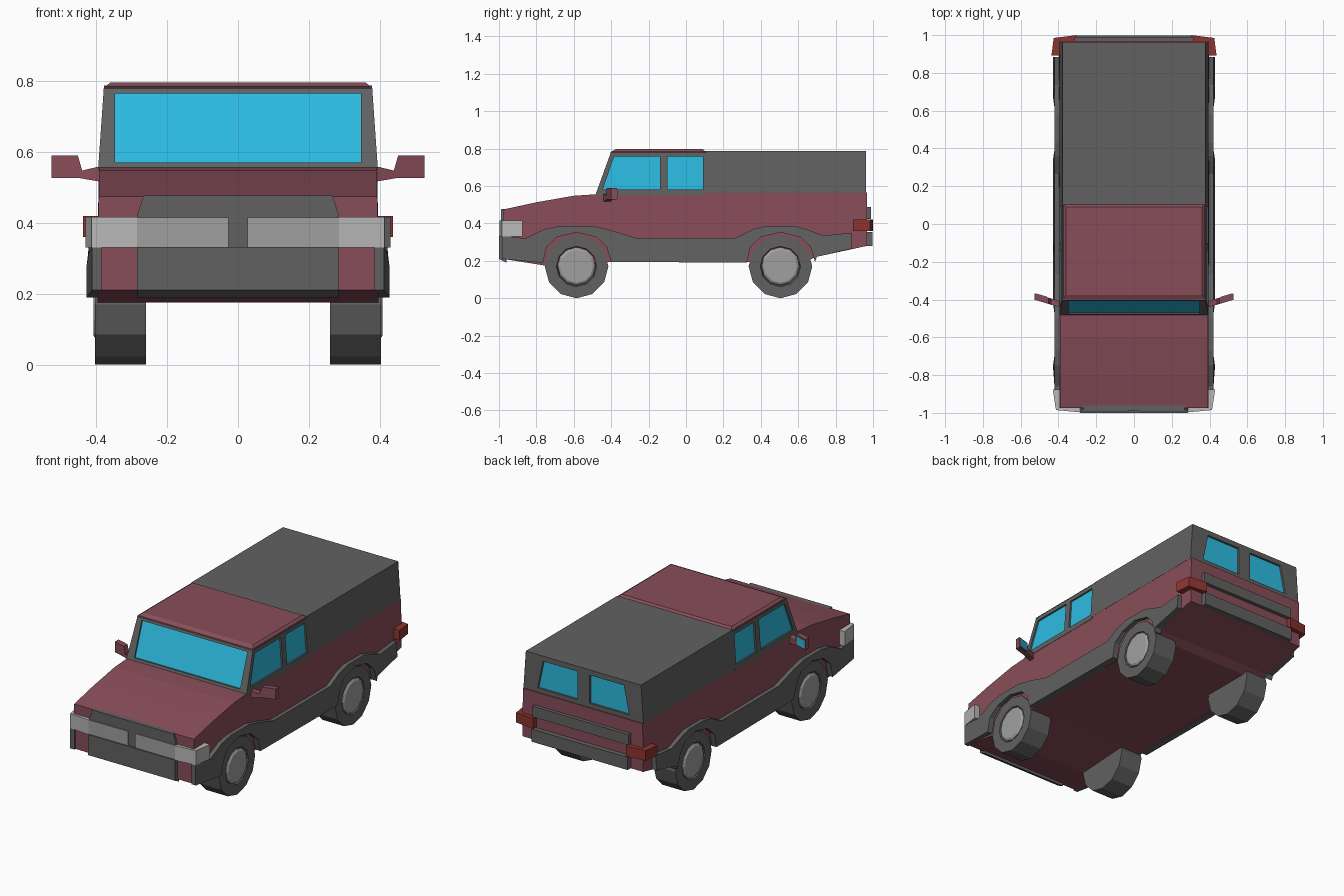
import bpy, bmesh, math

if "Cube" in bpy.data.objects:
    bpy.data.objects.remove(bpy.data.objects["Cube"])


def material(name, rgb):
    m = bpy.data.materials.new(name)
    m.diffuse_color = (*rgb, 1)
    m.use_nodes = True
    m.node_tree.nodes["Principled BSDF"].inputs["Base Color"].default_value = m.diffuse_color
    return m


RED = material("red_paint", (0.25, 0.075, 0.1))
GREY = material("dark_trim", (0.12, 0.12, 0.12))
LIGHT = material("light_metal", (0.35, 0.35, 0.35))
CLEAR = material("clear_lamp", (0.48, 0.48, 0.48))
GLASS = material("glass", (0.025, 0.5, 0.75))
LAMP = material("tail_lamp", (0.27, 0.035, 0.03))


def finish(name, bm, mat, mirror=False):
    bmesh.ops.recalc_face_normals(bm, faces=bm.faces)
    me = bpy.data.meshes.new(name)
    bm.to_mesh(me)
    bm.free()
    ob = bpy.data.objects.new(name, me)
    bpy.context.collection.objects.link(ob)
    if mat:
        me.materials.append(mat)
    if mirror:
        ob.modifiers.new("mirror", 'MIRROR')
    return ob


def extrude(name, pts, axis, lo, hi, mat, mirror=False):
    """Outline across one axis; lo and hi are numbers or functions of the outline point."""
    bm = bmesh.new()
    rings = []
    for lim in (lo, hi):
        ring = []
        for a, b in pts:
            co = [a, b]
            co.insert(axis, lim(a, b) if callable(lim) else lim)
            ring.append(bm.verts.new(co))
        rings.append(ring)
        bm.faces.new(ring)
    n = len(pts)
    for i in range(n):
        j = (i + 1) % n
        bm.faces.new((rings[0][i], rings[0][j], rings[1][j], rings[1][i]))
    return finish(name, bm, mat, mirror)


def across(name, pts, w, mat):
    """Side profile spanning the full width, half width w(y, z)."""
    f = w if callable(w) else (lambda y, z: w)
    return extrude(name, pts, 0, lambda y, z: -f(y, z), f, mat)


def rect(a0, a1, b0, b1):
    return [(a0, b0), (a1, b0), (a1, b1), (a0, b1)]


def cut(ob, cutter):
    cutter.hide_render = True
    cutter.hide_viewport = True
    mod = ob.modifiers.new("cut", 'BOOLEAN')
    mod.object = cutter
    mod.solver = 'EXACT'


# Main red body
across("body", [(-0.975, 0.21), (-0.975, 0.475), (-0.8, 0.513), (-0.6, 0.548),
                (-0.48, 0.556), (0.1, 0.565), (0.968, 0.565), (0.968, 0.28),
                (0.69, 0.22), (0.64, 0.195), (-0.4, 0.195), (-0.755, 0.175)],
       lambda y, z: 0.397 if z < 0.4 else 0.393, RED)


# Cab and cargo cover share the same inward taper
def taper(y, z):
    return 0.395 - 0.07 * (z - 0.55)


cab = across("cab", [(-0.485, 0.55), (-0.4, 0.785), (0.105, 0.785), (0.105, 0.55)], taper, GREY)
cover = across("cargo_cover", [(0.105, 0.563), (0.105, 0.788), (0.962, 0.788), (0.962, 0.563)],
               taper, GREY)
across("roof", [(-0.405, 0.78), (-0.375, 0.797), (0.09, 0.797), (0.11, 0.78)],
       lambda y, z: 0.38 if z < 0.79 else 0.36, RED)

# Side windows run through the cab
for name, pts in (("front_side", [(-0.445, 0.582), (-0.385, 0.757), (-0.14, 0.757), (-0.14, 0.582)]),
                  ("rear_side", rect(-0.1, 0.09, 0.582, 0.757))):
    cut(cab, across(name + "_cutter", pts, 0.5, None))
    across(name + "_windows", pts, lambda y, z: taper(y, z) - 0.01, GLASS)


# Windshield, recessed along the slanted front
def shield(d0, d1):
    def y(z):
        return -0.485 + (z - 0.55) * 0.085 / 0.235
    return [(y(0.57) + d0, 0.57), (y(0.765) + d0, 0.765),
            (y(0.765) + d1, 0.765), (y(0.57) + d1, 0.57)]


cut(cab, across("windshield_cutter", shield(-0.05, 0.016), 0.347, None))
across("windshield", shield(0.01, 0.02), 0.347, GLASS)

# Rear windows
for s, side in ((1, "right"), (-1, "left")):
    pts = [(s * 0.04, 0.59), (s * 0.3, 0.59), (s * 0.265, 0.757), (s * 0.04, 0.757)]
    cut(cover, extrude("rear_cutter_" + side, pts, 1, 0.945, 1.0, None))
    extrude("rear_window_" + side, pts, 1, 0.94, 0.95, GLASS)

# Lower side cladding with wheel arches
def arch(cy):
    return [(cy + dy, z) for dy, z in ((0.185, 0.195), (0.16, 0.275), (0.105, 0.327), (0, 0.352),
                                       (-0.105, 0.327), (-0.16, 0.275), (-0.18, 0.19))]


cladding = ([(-0.985, 0.21), (-0.985, 0.335), (-0.86, 0.32), (-0.75, 0.372), (-0.67, 0.387),
             (-0.5, 0.387), (-0.41, 0.366), (-0.265, 0.322), (0.265, 0.322), (0.36, 0.37),
             (0.43, 0.387), (0.58, 0.387), (0.645, 0.368), (0.735, 0.335), (0.885, 0.35),
             (0.885, 0.265), (0.7, 0.222)] + arch(0.505) + arch(-0.585))
extrude("side_cladding", cladding, 0, 0.385,
        lambda y, z: 0.412 if y < -0.9 else (0.428 if z < 0.3 else 0.42), GREY, True)

# Front bumper, grille and lamps
across("front_bumper", [(-0.96, 0.19), (-1.0, 0.21), (-1.0, 0.332), (-0.96, 0.332)], 0.285, GREY)
extrude("grille", [(-0.285, 0.33), (0.285, 0.33), (0.285, 0.42), (0.267, 0.478),
                   (-0.267, 0.478), (-0.285, 0.42)], 1, -0.988, -0.96, GREY)
extrude("headlamps", rect(0.027, 0.285, 0.332, 0.416), 1, -0.993, -0.965, LIGHT, True)
extrude("corner_lamps", [(0.285, -0.997), (0.413, -0.985), (0.43, -0.875), (0.38, -0.875),
                         (0.38, -0.96), (0.285, -0.96)], 2, 0.33, 0.417, CLEAR, True)

# Rear bars and tail lamps
across("rear_upper_bar", rect(0.95, 0.99, 0.425, 0.488), 0.315, GREY)
across("rear_bumper", rect(0.95, 0.997, 0.28, 0.355), 0.315, GREY)
extrude("tail_lamps", [(0.305, 1.0), (0.425, 0.985), (0.437, 0.892), (0.38, 0.892),
                       (0.38, 0.96), (0.305, 0.96)], 2, 0.36, 0.42, LAMP, True)

# Door mirrors
def mirror_front(x, z):
    return -0.445 + (x - 0.38) * 0.3


def mirror_back(x, z):
    return mirror_front(x, z) + 0.033


extrude("door_mirrors", [(0.38, 0.515), (0.45, 0.527), (0.527, 0.527), (0.527, 0.59),
                         (0.452, 0.59), (0.44, 0.548), (0.38, 0.562)],
        1, mirror_front, mirror_back, RED, True)
extrude("mirror_glass", rect(0.458, 0.52, 0.534, 0.583), 1, mirror_back,
        lambda x, z: mirror_back(x, z) + 0.003, GLASS, True)


# Wheels: 12-sided rings spun about the axle
def lathe(name, profile, cy, mat):
    bm = bmesh.new()
    rings = []
    for x, r in profile:
        rings.append([bm.verts.new((x, cy + r * math.sin(k * math.pi / 6),
                                    0.17 - r * math.cos(k * math.pi / 6))) for k in range(12)])
    for a, b in zip(rings, rings[1:]):
        for k in range(12):
            j = (k + 1) % 12
            bm.faces.new((a[k], a[j], b[j], b[k]))
    bm.faces.new(rings[0])
    bm.faces.new(rings[-1])
    return finish(name, bm, mat, True)


for cy, end in ((-0.585, "front"), (0.505, "rear")):
    lathe(end + "_tyres", [(0.26, 0.17), (0.403, 0.17), (0.403, 0.108), (0.39, 0.102)], cy, GREY)
    lathe(end + "_hubs", [(0.38, 0.102), (0.4, 0.1), (0.408, 0.088)], cy, LIGHT)
